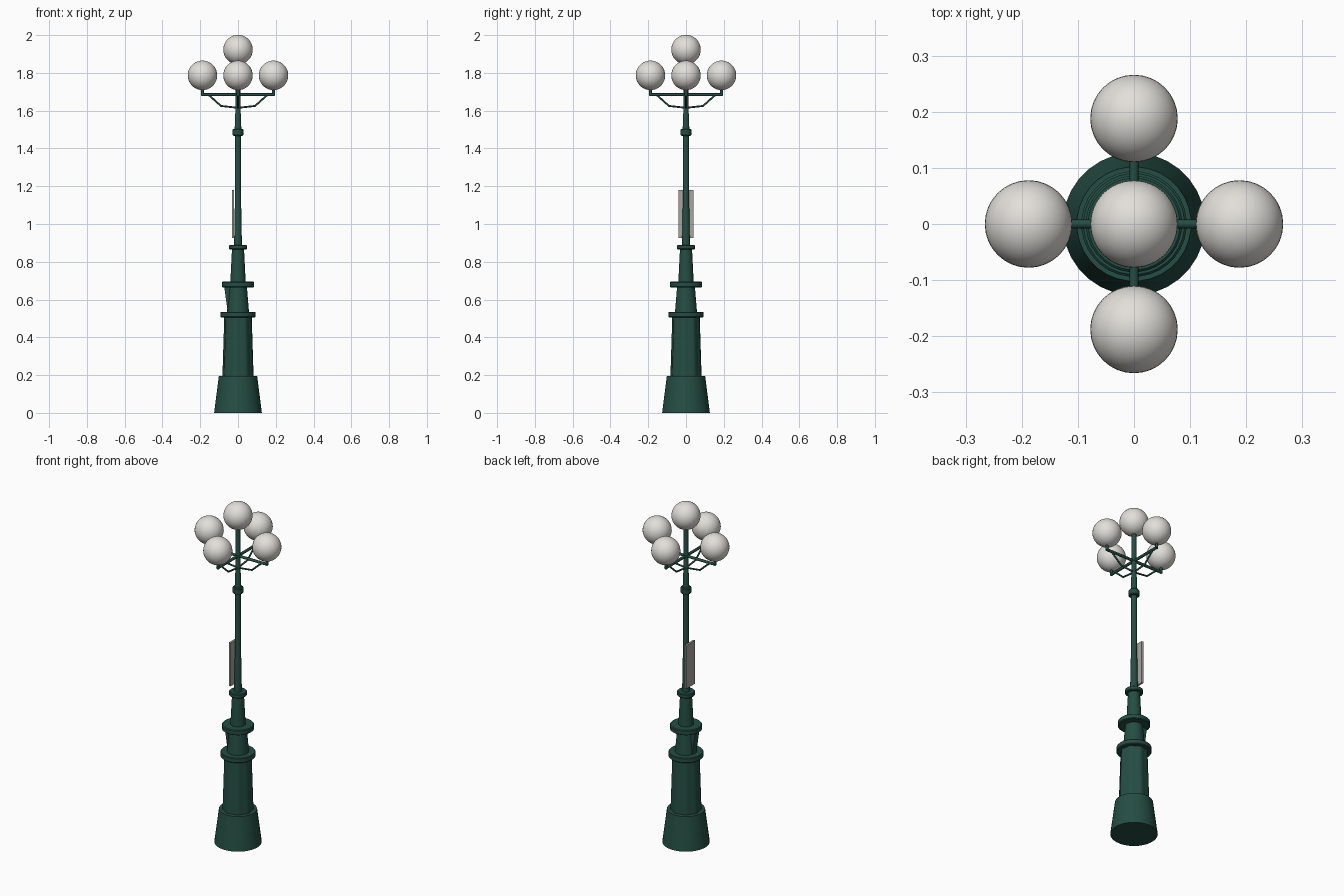
import bpy, bmesh, math
from mathutils import Vector, Matrix

cube = bpy.data.objects.get("Cube")
if cube:
    bpy.data.objects.remove(cube, do_unlink=True)


def material(name, rgb):
    m = bpy.data.materials.new(name)
    m.use_nodes = True
    m.diffuse_color = (*rgb, 1)
    m.node_tree.nodes["Principled BSDF"].inputs["Base Color"].default_value = (*rgb, 1)
    return m


GREEN = material("dark green iron", (0.018, 0.075, 0.056))
WHITE = material("milk glass", (0.76, 0.74, 0.70))
GREY = material("sign grey", (0.40, 0.38, 0.35))


def finish(name, bm, mat, smooth=True):
    bmesh.ops.recalc_face_normals(bm, faces=bm.faces)
    mesh = bpy.data.meshes.new(name)
    bm.to_mesh(mesh)
    bm.free()
    mesh.materials.append(mat)
    ob = bpy.data.objects.new(name, mesh)
    bpy.context.collection.objects.link(ob)
    if smooth:
        bpy.ops.object.select_all(action="DESELECT")
        ob.select_set(True)
        bpy.context.view_layer.objects.active = ob
        bpy.ops.object.shade_smooth_by_angle(angle=math.radians(32))
    return ob


def lathe(name, profile, sides=32, flute=0.0):
    """Capped solid of (radius, z) rings; flute sinks alternate pairs of columns."""
    bm = bmesh.new()
    rings = []
    for r, z in profile:
        ring = []
        for i in range(sides):
            a = math.tau * (i + 0.5) / sides
            rr = r - (flute if i % 4 in (0, 1) else 0)
            ring.append(bm.verts.new((rr * math.cos(a), rr * math.sin(a), z)))
        rings.append(ring)
    for low, high in zip(rings, rings[1:]):
        for i in range(sides):
            j = (i + 1) % sides
            bm.faces.new((low[i], low[j], high[j], high[i]))
    bm.faces.new(rings[0])
    bm.faces.new(rings[-1])
    return finish(name, bm, GREEN)


def collar(name, r, z0, z1, lip=0.004):
    lathe(name, [(r - lip, z0), (r, z0 + lip), (r, z1 - lip), (r - lip, z1)])


def box(name, centre, size, mat):
    bm = bmesh.new()
    bmesh.ops.create_cube(bm, size=1, matrix=Matrix.Translation(centre) @ Matrix.Diagonal((*size, 1)))
    return finish(name, bm, mat, False)


def globe(name, centre):
    bm = bmesh.new()
    bmesh.ops.create_uvsphere(bm, u_segments=32, v_segments=20, radius=0.078,
                              matrix=Matrix.Translation(centre))
    finish(name, bm, WHITE)


def tube(name, points, radius, angle):
    """Square-cut bar following a path, turned about the pole."""
    curve = bpy.data.curves.new(name, "CURVE")
    curve.dimensions = "3D"
    curve.bevel_depth = radius
    curve.bevel_resolution = 2
    curve.use_fill_caps = True
    spline = curve.splines.new("POLY")
    spline.points.add(len(points) - 1)
    turn = Matrix.Rotation(angle, 4, "Z")
    for p, (x, z) in zip(spline.points, points):
        p.co = (*(turn @ Vector((x, 0, z))), 1)
    curve.materials.append(GREEN)
    ob = bpy.data.objects.new(name, curve)
    bpy.context.collection.objects.link(ob)


# Pedestal
lathe("base", [(0.127, 0), (0.102, 0.195)])
lathe("fluted_shaft", [(0.083, 0.19), (0.073, 0.51)], flute=0.005)
collar("lower_collar", 0.094, 0.505, 0.535)
lathe("middle_shaft", [(0.059, 0.53), (0.047, 0.67)])
collar("middle_collar", 0.086, 0.665, 0.695)
lathe("upper_shaft", [(0.041, 0.69), (0.032, 0.87)])
collar("upper_collar", 0.048, 0.865, 0.89)

# Sloping box under the middle collar, on the right side
bm = bmesh.new()
bmesh.ops.create_cube(bm, size=1)
for v in bm.verts:
    top = v.co.z > 0
    outer = -0.073 if top else -0.054
    v.co = (outer if v.co.x < 0 else -0.03, v.co.y * 0.04, 0.667 if top else 0.533)
finish("side_bracket", bm, GREEN, False)

# Pole
lathe("pole", [(0.021, 0.88), (0.018, 1.08), (0.016, 1.09), (0.016, 1.48)], 20)
collar("pole_collar", 0.029, 1.467, 1.503)
lathe("upper_pole", [(0.018, 1.49), (0.016, 1.58), (0.013, 1.59), (0.013, 1.86)], 20)

# Sign board
box("sign_board", (-0.026, 0, 1.053), (0.012, 0.08, 0.255), GREY)

# Arms, braces and globes
globe("top_globe", (0, 0, 1.923))
for i, side in enumerate(("left", "back", "right", "front")):
    a = i * math.pi / 2
    tube(side + "_arm", [(0, 1.685), (0.192, 1.685)], 0.008, a)
    tube(side + "_post", [(0.188, 1.68), (0.188, 1.72)], 0.008, a)
    tube(side + "_brace", [(0.155, 1.683), (0.09, 1.625), (0, 1.615)], 0.005, a)
    globe(side + "_globe", (0.188 * math.cos(a), 0.188 * math.sin(a), 1.787))
